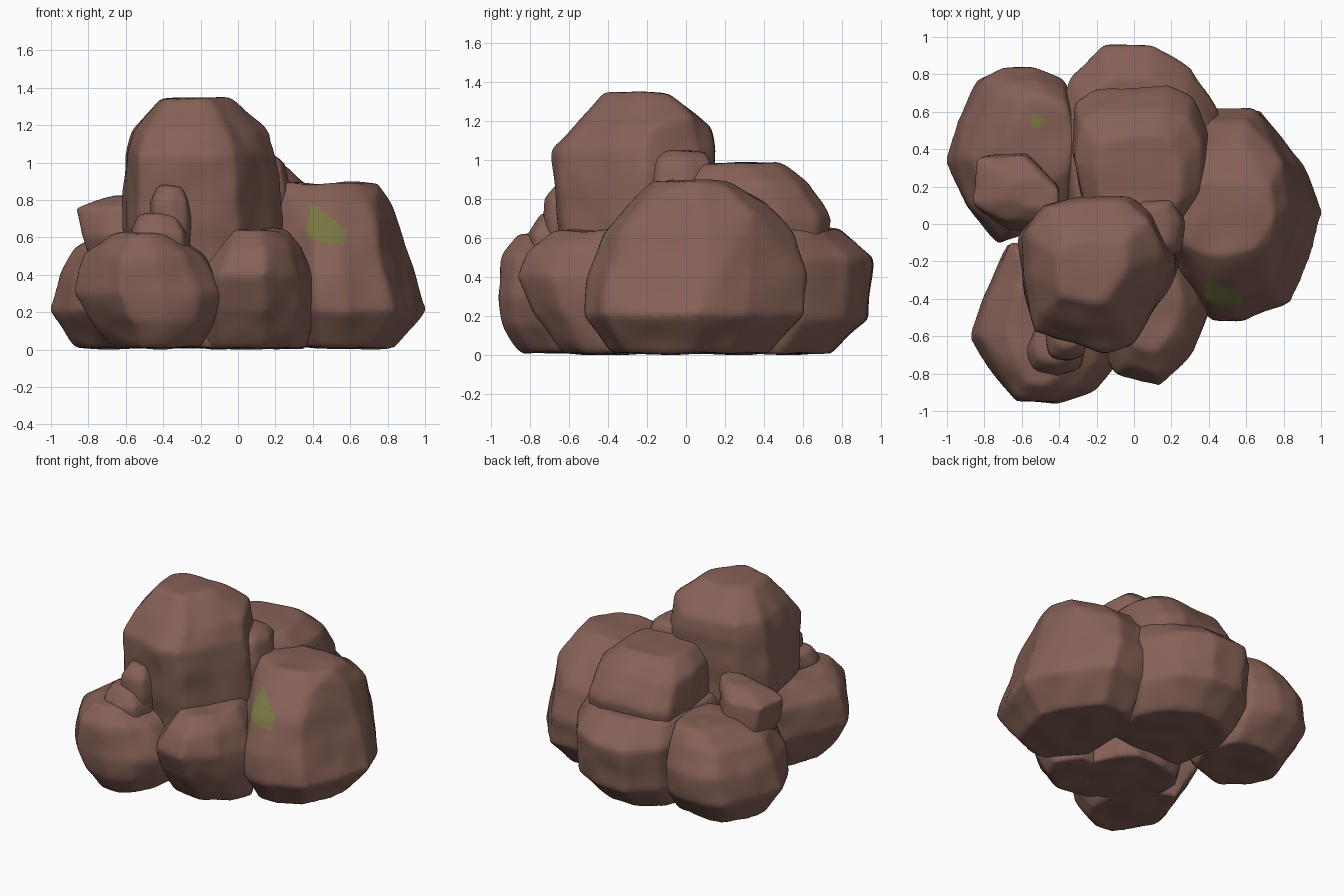
import bpy
import bmesh
from mathutils import Vector, noise
from mathutils.geometry import intersect_point_tri_2d

if "Cube" in bpy.data.objects:
    bpy.data.objects.remove(bpy.data.objects["Cube"], do_unlink=True)


def make_material(name, color):
    mat = bpy.data.materials.new(name)
    mat.use_nodes = True
    mat.diffuse_color = color
    bsdf = next(n for n in mat.node_tree.nodes if n.type == 'BSDF_PRINCIPLED')
    bsdf.inputs["Base Color"].default_value = color
    bsdf.inputs["Roughness"].default_value = 0.9
    return mat


STONE = make_material("brown stone", (0.235, 0.118, 0.094, 1))
MOSS = make_material("green moss", (0.19, 0.185, 0.055, 1))


def rough_hull(name, points):
    """Convex stone block, remeshed evenly and softened at the edges."""
    bm = bmesh.new()
    for p in points:
        bm.verts.new(p)
    hull = bmesh.ops.convex_hull(bm, input=bm.verts)
    spare = {g for g in hull["geom_interior"] + hull["geom_unused"]
             if isinstance(g, bmesh.types.BMVert)}
    bmesh.ops.delete(bm, geom=list(spare), context='VERTS')
    bmesh.ops.recalc_face_normals(bm, faces=bm.faces)
    mesh = bpy.data.meshes.new(name)
    bm.to_mesh(mesh)
    bm.free()
    obj = bpy.data.objects.new(name, mesh)
    bpy.context.collection.objects.link(obj)
    remesh = obj.modifiers.new("even_grid", 'REMESH')
    remesh.mode = 'VOXEL'
    remesh.voxel_size = 0.023
    soften = obj.modifiers.new("worn_edges", 'SMOOTH')
    soften.iterations = 4
    bpy.context.view_layer.update()
    graph = bpy.context.evaluated_depsgraph_get()
    baked = bpy.data.meshes.new_from_object(obj.evaluated_get(graph))
    obj.modifiers.clear()
    obj.data = baked
    baked.name = name
    bpy.data.meshes.remove(mesh)
    return obj


def weather(mesh, points):
    """Add slight unevenness, keeping the full size of the stone."""
    count = len(mesh.vertices) * 3
    coords, normals = [0.0] * count, [0.0] * count
    mesh.vertices.foreach_get("co", coords)
    mesh.vertices.foreach_get("normal", normals)
    for k in range(0, count, 3):
        bump = noise.noise(Vector(coords[k:k + 3]) * 5) * 0.015
        for i in range(k, k + 3):
            coords[i] += normals[i] * bump
    for axis in range(3):
        values = coords[axis::3]
        low, high = min(values), max(values)
        target = [p[axis] for p in points]
        ratio = (max(target) - min(target)) / (high - low)
        coords[axis::3] = [min(target) + (c - low) * ratio for c in values]
    mesh.vertices.foreach_set("co", coords)
    mesh.update()


def rock(name, plan, levels, corners=()):
    """Fit the plan outline into the (z, x0, x1, y0, y1) box of each level.

    Corners are extra points that square off the shoulders of the stone.
    """
    xs, ys = zip(*plan)
    points = list(corners)
    for z, x0, x1, y0, y1 in levels:
        for x, y in plan:
            u = (x - min(xs)) / (max(xs) - min(xs))
            v = (y - min(ys)) / (max(ys) - min(ys))
            points.append((x0 + u * (x1 - x0), y0 + v * (y1 - y0), z))
    obj = rough_hull(name, points)
    weather(obj.data, points)
    obj.data.materials.clear()
    obj.data.materials.append(STONE)
    obj.data.shade_smooth()
    return obj


def grow_moss(obj, outline, axes, facing):
    """Paint faces that lie inside a flat outline and look along facing."""
    obj.data.materials.append(MOSS)
    pts = [Vector(p) for p in outline]
    chosen = []
    for f in obj.data.polygons:
        c = Vector((f.center[axes[0]], f.center[axes[1]]))
        inside = any(intersect_point_tri_2d(c, pts[0], a, b)
                     for a, b in zip(pts[1:], pts[2:]))
        chosen.append(int(inside and f.normal.dot(Vector(facing)) > 0.1))
    obj.data.polygons.foreach_set("material_index", chosen)
    obj.data.update()


PEBBLE = [(0.5, 0), (0.9, 0.1), (1, 0.6), (0.8, 1), (0.15, 0.95), (0, 0.45), (0.1, 0.1)]

# Tall central boulder, reaching down between the others
rock("tall_boulder",
     [(-0.5, 0.12), (-0.3, 0.17), (0, 0.17), (0.12, 0.08), (0.25, -0.2), (0.17, -0.37),
      (0, -0.65), (-0.15, -0.68), (-0.55, -0.57), (-0.61, -0.3), (-0.63, -0.05)],
     [(0, -0.45, 0.18, -0.55, 0.05), (0.65, -0.62, 0.24, -0.66, 0.14),
      (1.05, -0.6, 0.2, -0.69, 0.15), (1.17, -0.57, 0.16, -0.57, 0.13),
      (1.35, -0.42, -0.05, -0.42, -0.08)],
     [(-0.05, -0.09, 1.34), (0.07, 0.03, 1.24), (-0.4, -0.4, 1.34)])

# Broad boulder on the +x side, with moss on its front
side_boulder = rock(
    "left_boulder",
    [(0.36, 0.6), (0.67, 0.61), (0.9, 0.33), (1, 0.08), (0.95, -0.1), (0.83, -0.4),
     (0.58, -0.5), (0.42, -0.5), (0.15, -0.2), (0.15, 0.4)],
    [(0, 0.25, 0.84, -0.38, 0.42), (0.2, 0.15, 1, -0.52, 0.6),
     (0.4, 0.15, 0.93, -0.5, 0.62), (0.62, 0.17, 0.87, -0.42, 0.55),
     (0.78, 0.2, 0.82, -0.3, 0.42), (0.9, 0.2, 0.74, -0.17, 0.22)],
    [(0.72, 0.2, 0.88), (0.78, 0.34, 0.74), (0.3, 0.22, 0.9), (0.74, -0.1, 0.86)])
grow_moss(side_boulder,
          [(0.36, 0.6), (0.45, 0.57), (0.58, 0.56), (0.58, 0.63), (0.48, 0.72), (0.39, 0.79)],
          (0, 2), (0, -1, 0))

# Two boulders stacked at the back
rock("back_upper_boulder",
     [(-0.3, 0.64), (-0.2, 0.71), (0.18, 0.74), (0.3, 0.68), (0.38, 0.5), (0.38, 0.2),
      (0.25, 0), (-0.25, 0), (-0.32, 0.4)],
     [(0.3, -0.3, 0.35, 0, 0.7), (0.7, -0.33, 0.4, 0, 0.74),
      (0.89, -0.31, 0.37, 0, 0.62), (0.99, -0.2, 0.25, 0, 0.47)],
     [(0.3, 0.52, 0.9), (0.2, 0.4, 0.98)])
rock("back_lower_boulder",
     [(-0.15, 0.96), (0.1, 0.96), (0.3, 0.84), (0.45, 0.62), (0.4, 0.1), (-0.35, 0.1),
      (-0.4, 0.6), (-0.33, 0.8)],
     [(0, -0.33, 0.35, 0.1, 0.74), (0.18, -0.4, 0.43, 0.05, 0.93),
      (0.5, -0.41, 0.45, 0.05, 0.96), (0.66, -0.35, 0.4, 0.05, 0.78)])

# Boulder on the -x side, with a spot of moss on top
far_boulder = rock(
    "right_boulder",
    [(-0.83, 0.78), (-0.72, 0.83), (-0.56, 0.84), (-0.36, 0.77), (-0.25, 0.4),
     (-0.35, 0.05), (-0.72, -0.1), (-0.9, 0.1), (-1, 0.35), (-0.95, 0.55)],
    [(0, -0.87, -0.28, 0.1, 0.65), (0.2, -1, -0.25, -0.1, 0.83),
     (0.4, -0.95, -0.25, -0.1, 0.84), (0.55, -0.87, -0.27, -0.02, 0.77),
     (0.66, -0.68, -0.3, 0.2, 0.68)],
    [(-0.45, 0.68, 0.66)])
grow_moss(far_boulder,
          [(-0.56, 0.51), (-0.5, 0.51), (-0.48, 0.55), (-0.5, 0.58), (-0.54, 0.58)],
          (0, 1), (0, 0, 1))

# Stone resting between the tall boulder and the -x boulder
rock("right_perched_stone",
     [(-0.82, 0.36), (-0.6, 0.38), (-0.43, 0.2), (-0.45, -0.02), (-0.7, 0), (-0.85, 0.1)],
     [(0.4, -0.75, -0.42, 0.05, 0.35), (0.6, -0.83, -0.4, -0.05, 0.38),
      (0.76, -0.86, -0.4, 0, 0.37), (0.83, -0.65, -0.4, 0.08, 0.25)])

# Two boulders at the front, overlapping under the tall one
rock("front_right_boulder",
     [(-0.66, -0.1), (-0.8, -0.4), (-0.87, -0.6), (-0.62, -0.94), (-0.4, -0.95),
      (-0.2, -0.88), (-0.08, -0.74), (-0.05, -0.3)],
     [(0, -0.65, -0.2, -0.84, -0.2), (0.15, -0.77, -0.11, -0.94, -0.15),
      (0.3, -0.87, -0.07, -0.96, -0.1), (0.52, -0.81, -0.17, -0.94, -0.1),
      (0.63, -0.66, -0.34, -0.86, -0.2)])
rock("front_left_boulder",
     [(-0.1, -0.8), (0.14, -0.86), (0.32, -0.68), (0.41, -0.43), (0.3, -0.15), (-0.1, -0.15),
      (-0.25, -0.5)],
     [(0, -0.22, 0.38, -0.62, -0.2), (0.2, -0.25, 0.42, -0.77, -0.15),
      (0.4, -0.24, 0.41, -0.86, -0.15), (0.55, -0.15, 0.35, -0.8, -0.15),
      (0.65, -0.08, 0.26, -0.68, -0.2)],
     [(0.28, -0.48, 0.62), (0.04, -0.66, 0.65)])

# Small stones wedged against the tall boulder
rock("upper_pebble", PEBBLE,
     [(0.5, -0.42, -0.26, -0.7, -0.45), (0.68, -0.47, -0.24, -0.73, -0.45),
      (0.8, -0.46, -0.25, -0.72, -0.45), (0.88, -0.42, -0.28, -0.66, -0.45)])
rock("lower_pebble", PEBBLE,
     [(0.5, -0.52, -0.25, -0.8, -0.5), (0.62, -0.57, -0.26, -0.81, -0.5),
      (0.73, -0.53, -0.32, -0.74, -0.5)])
rock("wedged_stone", PEBBLE,
     [(0.5, 0.05, 0.25, -0.15, 0.12), (0.85, 0, 0.28, -0.18, 0.14),
      (1, 0, 0.26, -0.16, 0.13), (1.05, 0, 0.2, -0.12, 0.1)])
